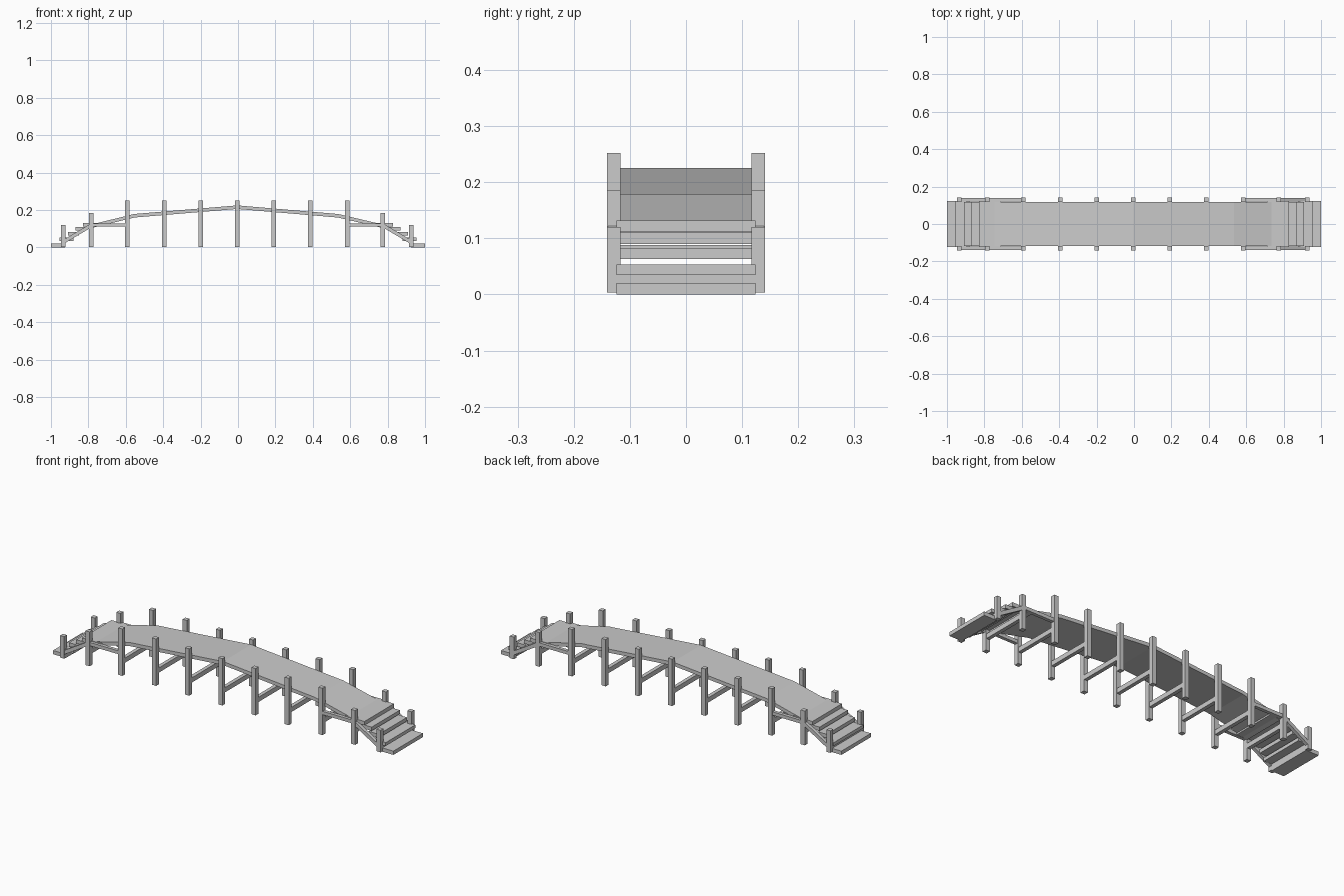
import bpy, bmesh

if "Cube" in bpy.data.objects:
    bpy.data.objects.remove(bpy.data.objects["Cube"])

OX = -0.005  # posts sit slightly off centre


def prism(name, pts, y0, y1):
    """Extrude an x-z outline from y0 to y1."""
    bm = bmesh.new()
    f = bm.faces.new([bm.verts.new((x, y0, z)) for x, z in pts])
    r = bmesh.ops.extrude_face_region(bm, geom=[f])
    vs = [v for v in r["geom"] if isinstance(v, bmesh.types.BMVert)]
    bmesh.ops.translate(bm, verts=vs, vec=(0, y1 - y0, 0))
    bmesh.ops.recalc_face_normals(bm, faces=bm.faces[:])
    me = bpy.data.meshes.new(name)
    bm.to_mesh(me)
    bm.free()
    ob = bpy.data.objects.new(name, me)
    bpy.context.collection.objects.link(ob)
    return ob


def box(name, x0, x1, z0, z1, y0, y1):
    xa, xb = sorted((x0, x1))
    return prism(name, [(xa, z0), (xb, z0), (xb, z1), (xa, z1)], y0, y1)


def strip(name, path, t, y0, y1):
    """Slab following an x-z top line, t thick."""
    return prism(name, path + [(x, z - t) for x, z in reversed(path)], y0, y1)


# Arched deck
strip("deck", [(-0.775, 0.125), (-0.555, 0.179), (-0.005, 0.225),
               (0.535, 0.179), (0.765, 0.125)], 0.019, -0.118, 0.118)

# Post pairs with a cross beam each: distance from middle, top, beam bottom
rows = [(0, 0.252, 0.063), (0.195, 0.252, 0.063), (0.39, 0.252, 0.063),
        (0.588, 0.252, 0.063), (0.78, 0.185, 0.063), (0.93, 0.12, 0.015)]
for d, top, beam in rows:
    for s in ((1, -1) if d else (1,)):
        x = OX + s * d
        for m in (1, -1):
            ya, yb = sorted((m * 0.117, m * 0.141))
            box("post", x - 0.012, x + 0.012, 0.003, top, ya, yb)
        box("cross_beam", x - 0.01, x + 0.01, beam, beam + 0.025, -0.12, 0.12)

# Stair treads at both ends: inner x, outer x, bottom, top, half width
treads = [(0.925, 1.0, 0.0, 0.020, 0.124), (0.88, 0.955, 0.035, 0.053, 0.124),
          (0.85, 0.91, 0.063, 0.083, 0.118), (0.81, 0.868, 0.090, 0.110, 0.118),
          (0.715, 0.83, 0.112, 0.132, 0.124)]
for s in (1, -1):
    for a, b, z0, z1, w in treads:
        box("stair_tread", s * a, s * b, z0, z1, -w, w)
    # Side beams: level under the deck end, sloped beside the stairs
    for m in (1, -1):
        ya, yb = sorted((m * 0.121, m * 0.139))
        box("level_side_beam", OX + s * 0.588, OX + s * 0.78, 0.111, 0.129, ya, yb)
        strip("stair_stringer", [(OX + s * 0.78, 0.129), (OX + s * 0.94, 0.034)],
              0.022, ya, yb)
